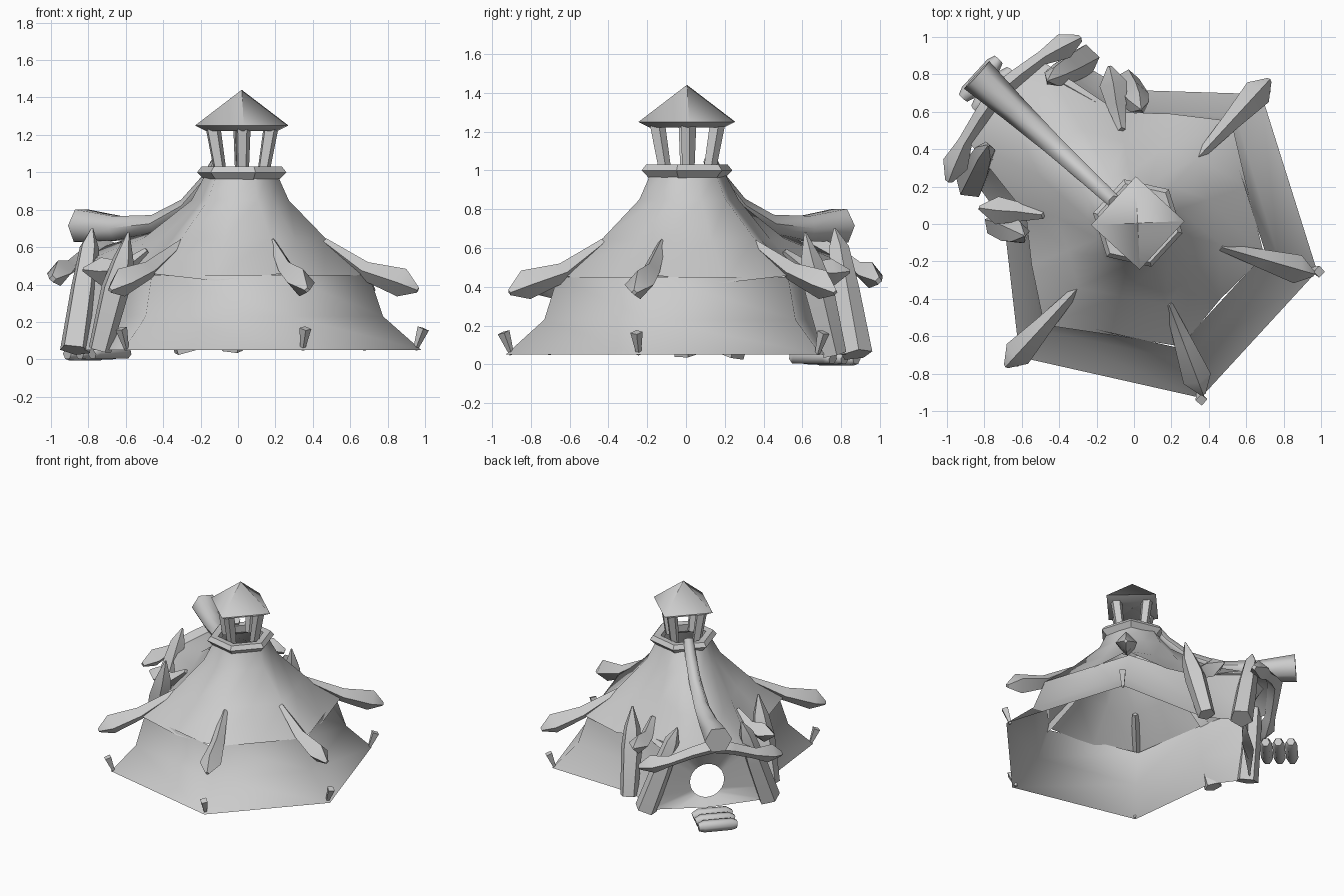
import bpy, bmesh
from math import radians, cos, sin, pi
from mathutils import Matrix, Vector

if "Cube" in bpy.data.objects:
    bpy.data.objects.remove(bpy.data.objects["Cube"])

# The tent is built with its doorway along +x, then turned into place
PLACE = Matrix.Translation((0.02, 0.005, 0)) @ Matrix.Rotation(radians(137.4), 4, 'Z')

canvas = bpy.data.materials.new("plain_grey")
canvas.use_nodes = True
canvas.diffuse_color = (0.6, 0.6, 0.6, 1)
bsdf = next(n for n in canvas.node_tree.nodes if n.type == 'BSDF_PRINCIPLED')
bsdf.inputs["Base Color"].default_value = canvas.diffuse_color
bsdf.inputs["Roughness"].default_value = 0.8


def finish(bm, name, angle=60):
    bmesh.ops.remove_doubles(bm, verts=bm.verts, dist=0.0005)
    bmesh.ops.recalc_face_normals(bm, faces=bm.faces)
    for f in bm.faces:
        f.smooth = True
    mesh = bpy.data.meshes.new(name)
    bm.to_mesh(mesh)
    bm.free()
    mesh.set_sharp_from_angle(angle=radians(angle))
    mesh.transform(PLACE)
    mesh.materials.append(canvas)
    obj = bpy.data.objects.new(name, mesh)
    bpy.context.collection.objects.link(obj)
    return obj


def skin(bm, rows, wrap_rows=False, wrap_cols=False):
    """Quads between neighbouring rows of points."""
    grid = [[bm.verts.new(p) for p in row] for row in rows]
    n, m = len(grid), len(grid[0])
    for i in range(n if wrap_rows else n - 1):
        for j in range(m if wrap_cols else m - 1):
            a, b = grid[i], grid[(i + 1) % n]
            k = (j + 1) % m
            bm.faces.new((a[j], b[j], b[k], a[k]))
    return grid


def flip(points):
    return [(p[0], -p[1], *p[2:]) for p in points]


def sweep(bm, path, sides=4, turn=0.0):
    """Tapered beam through (x, y, z, radius) points with closed ends."""
    pts = [Vector(p[:3]) for p in path]
    rows = []
    for i, p in enumerate(pts):
        t = (pts[min(i + 1, len(pts) - 1)] - pts[max(i - 1, 0)]).normalized()
        ref = Vector((0, 0, 1)) if abs(t.z) < 0.8 else Vector((1, 0, 0))
        a = t.cross(ref).normalized()
        b = a.cross(t)
        angles = [turn + 2 * pi * k / sides for k in range(sides)]
        rows.append([p + (a * cos(q) + b * sin(q)) * path[i][3] for q in angles])
    grid = skin(bm, rows, wrap_cols=True)
    bm.faces.new(grid[0])
    bm.faces.new(grid[-1])


def beams(name, paths, sides=4, turn=0.0, mirrored=True, angle=60):
    bm = bmesh.new()
    for path in paths:
        sweep(bm, path, sides, turn)
        if mirrored:
            sweep(bm, flip(path), sides, turn)
    return finish(bm, name, angle)


def polar(deg, r, z):
    return (r * cos(radians(deg)), r * sin(radians(deg)), z)


def lathe(name, profile, sides, start, closed=False, angle=60):
    bm = bmesh.new()
    rows = [[polar(start + 360 * k / sides, r, z) for k in range(sides)] for r, z in profile]
    skin(bm, rows, wrap_rows=closed, wrap_cols=True)
    return finish(bm, name, angle)


# Roof: columns of (radius, height) from the rear round to the doorway
half = [
    (180, [(.175, .98), (.225, .85), (.39, .64), (.60, .42)]),
    (152, [(.20, .98), (.26, .85), (.46, .65), (.70, .46)]),
    (119, [(.175, .98), (.23, .85), (.40, .64), (.615, .42)]),
    (90, [(.20, .98), (.27, .85), (.47, .65), (.74, .46)]),
    (64, [(.175, .98), (.23, .85), (.40, .64), (.61, .42)]),
    (38, [(.20, .98), (.27, .85), (.44, .64), (.60, .46)]),
    (17, [(.19, .98), (.29, .85), (.58, .65), (1.0, .50)]),
    (0, [(.18, .98), (.32, .85), (.63, .69), (1.02, .60)]),
]
cols = [[polar(d, r, z) for r, z in prof] for d, prof in half]
bm = bmesh.new()
skin(bm, cols + [flip(c) for c in cols[-2:0:-1]], wrap_rows=True)
finish(bm, "tent_roof", 75)

# Skirted walls, from the doorway corner round to the rear
wall = [
    [(.82, .27, .55), (.79, .35, .23), (.82, .42, .05)],
    [(.46, .36, .46), (.47, .40, .23), (.53, .48, .05)],
    [(.01, .70, .45), (-.01, .77, .23), (-.02, .955, .05)],
    [(-.61, .345, .45), (-.69, .365, .23), (-.88, .46, .05)],
]
bm = bmesh.new()
skin(bm, wall + [flip(c) for c in reversed(wall)])
finish(bm, "tent_walls", 75)

# Doorway wall with a round opening
inner, outer = [], []
for k in range(24):
    a, b = cos(2 * pi * k / 24), sin(2 * pi * k / 24)
    m = max(abs(a), abs(b))
    a2, b2 = a / m, b / m
    inner.append((.79, .125 * a, .225 + .13 * b))
    height = (b2 + 1) / 2
    width = .42 - .15 * height
    bulge = (1 - abs(a2)) * (.05 + .07 * height)
    outer.append((.82 + bulge * abs(b2), a2 * width, .05 + .50 * height))
bm = bmesh.new()
skin(bm, [inner, outer], wrap_cols=True)
finish(bm, "door_wall")

# Spiked rafter ends at the roof corners
def rafter(deg, tip, drop):
    steps = [(.46, .63, .02), (tip - .30, .475, .05),
             (tip - .09, .45 - drop / 2, .078), (tip, .45 - drop, .015)]
    return [(*polar(deg, r, z), rad) for r, z, rad in steps]


beams("rafter_ends", [rafter(153.5, .98, .08), rafter(90, 1.04, .08)])
beams("front_rafter_ends", [[(.40, .31, .58, .02), (.50, .38, .48, .05),
                             (.60, .46, .47, .075), (.68, .515, .48, .01)]])

# Ridge beam running from the crown down to the doorway
beams("ridge_beam", [[(.17, 0, 1.06, .035), (.24, 0, .96, .04), (.40, 0, .82, .045),
                      (.62, 0, .725, .055), (.90, 0, .70, .075), (1.17, 0, .715, .10)]],
      sides=6, mirrored=False)

# Cross beam over the doorway with pointed ends
arch = [(1.02, 0, .60, .055), (1.00, .15, .555, .045), (.97, .31, .49, .04),
        (.93, .43, .46, .07), (.895, .52, .43, .02)]
beams("door_cross_beam", [flip(arch[:0:-1]) + arch], mirrored=False)

# Leaning sharpened stakes beside the doorway
beams("door_stakes", [
    [(.80, .45, .05, .085), (.835, .34, .38, .075), (.86, .27, .60, .055), (.87, .235, .70, .006)],
    [(.555, .52, .05, .065), (.475, .485, .38, .08), (.43, .47, .53, .06), (.40, .46, .68, .006)],
], sides=5)

# Log steps
beams("door_steps", [[(u, -.14, .028, .03), (u, -.10, z, .044), (u, .10, z, .044), (u, .14, .028, .03)]
                     for u, z in ((.96, .042), (1.05, .038), (1.14, .032))],
      sides=6, mirrored=False)

# Ground pegs at the skirt corners
beams("ground_pegs", [[(*polar(d, r - .01, .05), .012), (*polar(d, r + .035, .165), .032)]
                      for d, r in ((152.4, .97), (91.5, .945))], turn=pi / 4)

# Smoke crown: ring, posts and cap
lathe("crown_ring", [(.195, .95), (.245, 1.0), (.22, 1.03), (.165, 1.025), (.17, .97)], 6, 30,
      closed=True, angle=40)
beams("crown_posts", [[(*polar(d, .115, 1.0), .034), (*polar(d, .155, 1.24), .042)] for d in (45, 135)],
      sides=5)
lathe("crown_cap", [(.001, 1.24), (.19, 1.22), (.25, 1.25), (.001, 1.44)], 4, 45, angle=80)
